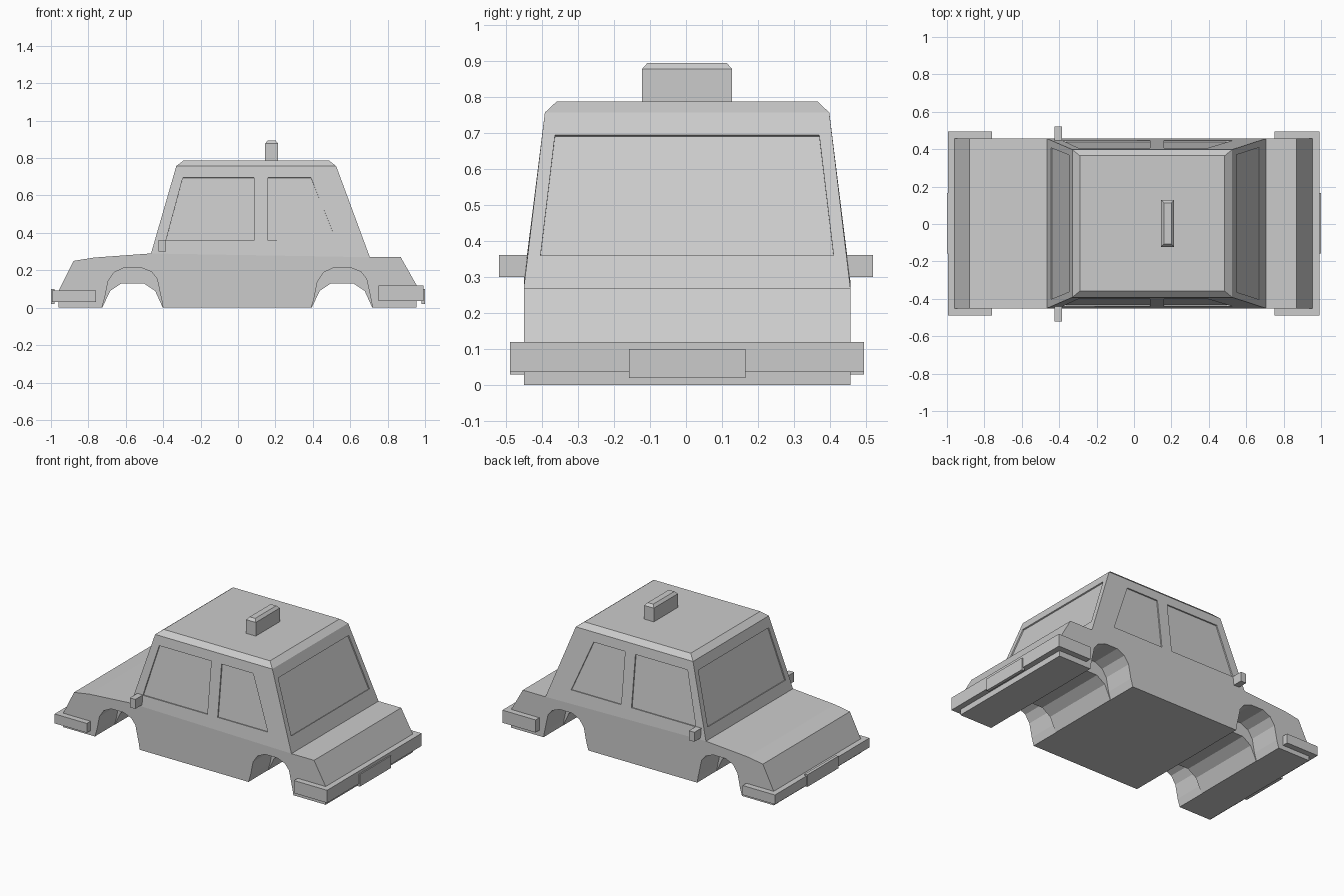
import bpy, bmesh
from mathutils import Vector

if "Cube" in bpy.data.objects:
    bpy.data.objects.remove(bpy.data.objects["Cube"])

YC = 0.003    # centre line of the car
HW = 0.4535   # half width of the body


def loft(name, a, b, *more):
    """Closed solid through rings with equal point counts."""
    rings = [a, b, *more]
    bm = bmesh.new()
    vs = [[bm.verts.new(p) for p in r] for r in rings]
    n = len(a)
    for r, s in zip(vs, vs[1:]):
        for i in range(n):
            j = (i + 1) % n
            bm.faces.new((r[i], r[j], s[j], s[i]))
    bm.faces.new(vs[0])
    bm.faces.new(vs[-1])
    bmesh.ops.recalc_face_normals(bm, faces=bm.faces)
    me = bpy.data.meshes.new(name)
    bm.to_mesh(me)
    bm.free()
    ob = bpy.data.objects.new(name, me)
    bpy.context.collection.objects.link(ob)
    return ob


def extrude(name, profile, y0, y1):
    return loft(name, [(x, y0, z) for x, z in profile], [(x, y1, z) for x, z in profile])


def rect(x0, x1, y0, y1, z0, z1=None):
    z1 = z0 if z1 is None else z1
    return [(x0, y0, z0), (x1, y0, z1), (x1, y1, z1), (x0, y1, z0)]


def box(name, x0, x1, y0, y1, z0, z1):
    return loft(name, rect(x0, x1, y0, y1, z0), rect(x0, x1, y0, y1, z1))


def cut(ob, cutter):
    cutter.hide_render = True
    m = ob.modifiers.new("cut", 'BOOLEAN')
    m.operation, m.solver, m.object = 'DIFFERENCE', 'EXACT', cutter
    bpy.context.view_layer.objects.active = ob
    bpy.ops.object.modifier_apply(modifier=m.name)
    bpy.data.objects.remove(cutter)


# Lower body
body = extrude("lower_body", [
    (-0.96, 0), (-0.96, 0.09), (-0.88, 0.25), (-0.77, 0.268), (-0.465, 0.29),
    (0.705, 0.27), (0.87, 0.27), (0.955, 0.12), (0.955, 0)], YC - HW, YC + HW)

# Wheel wells: tall arch at each side, lower channel between them
arch = [(-0.165, -0.05), (-0.165, 0), (-0.15, 0.05), (-0.132, 0.14), (-0.1, 0.188),
        (-0.045, 0.214), (0.045, 0.214), (0.1, 0.192), (0.13, 0.155),
        (0.155, 0.04), (0.162, 0), (0.162, -0.05)]
channel = [(-0.163, -0.05), (-0.163, 0), (-0.12, 0.09), (-0.06, 0.13),
           (0.06, 0.13), (0.12, 0.09), (0.161, 0), (0.161, -0.05)]
for cx in (-0.563, 0.557):
    for s in (-1, 1):
        cut(body, extrude("well_cutter", [(cx + x, z) for x, z in arch],
                          YC + s * 0.25, YC + s * 0.6))
    cut(body, extrude("channel_cutter", [(cx + x, z) for x, z in channel], -0.35, 0.35))

# Cabin with chamfered roof
cabin = loft("cabin",
             rect(-0.465, 0.705, YC - HW, YC + HW, 0.29, 0.27),
             rect(-0.33, 0.525, YC - 0.395, YC + 0.395, 0.757),
             rect(-0.29, 0.485, YC - 0.362, YC + 0.362, 0.788))


def window(points, outward):
    """Shallow pocket over a quad lying on a cabin wall."""
    p = [Vector(q) for q in points]
    n = (p[1] - p[0]).cross(p[3] - p[0]).normalized()
    if n.dot(Vector(outward)) < 0:
        n = -n
    cut(cabin, loft("window_cutter", [q + n * 0.03 for q in p], [q - n * 0.008 for q in p]))


# Front and rear windows
window([(-0.445, YC - 0.405, 0.36), (-0.445, YC + 0.405, 0.36),
        (-0.349, YC + 0.366, 0.694), (-0.349, YC - 0.366, 0.694)], (-1, 0, 0))
window([(0.672, YC - 0.407, 0.36), (0.672, YC + 0.407, 0.36),
        (0.548, YC + 0.367, 0.694), (0.548, YC - 0.367, 0.694)], (1, 0, 0))

# Side windows, two per side
for s in (-1, 1):
    for quad in ([(-0.385, 0.36), (0.085, 0.36), (0.085, 0.695), (-0.295, 0.695)],
                 [(0.16, 0.36), (0.525, 0.36), (0.39, 0.695), (0.16, 0.695)]):
        window([(x, YC + s * (HW - 0.0585 * (z - 0.28) / 0.477), z) for x, z in quad],
               (0, s, 0))

# Bumpers and plates
box("front_bumper", -0.995, -0.76, YC - 0.492, YC + 0.492, 0.03, 0.092)
box("rear_bumper", 0.75, 0.992, YC - 0.492, YC + 0.492, 0.037, 0.12)
box("front_plate", -1.0, -0.98, YC - 0.162, YC + 0.162, 0.02, 0.1)
box("rear_plate", 0.98, 1.0, YC - 0.162, YC + 0.162, 0.02, 0.1)

# Side mirrors
for s, label in ((-1, "near"), (1, "far")):
    y0, y1 = sorted((s * 0.43, s * 0.52))
    box("mirror_" + label, -0.425, -0.385, y0, y1, 0.3, 0.362)

# Roof sign
loft("roof_sign",
     rect(0.145, 0.215, YC - 0.125, YC + 0.125, 0.78),
     rect(0.145, 0.215, YC - 0.125, YC + 0.125, 0.878),
     rect(0.16, 0.2, YC - 0.11, YC + 0.11, 0.895))
